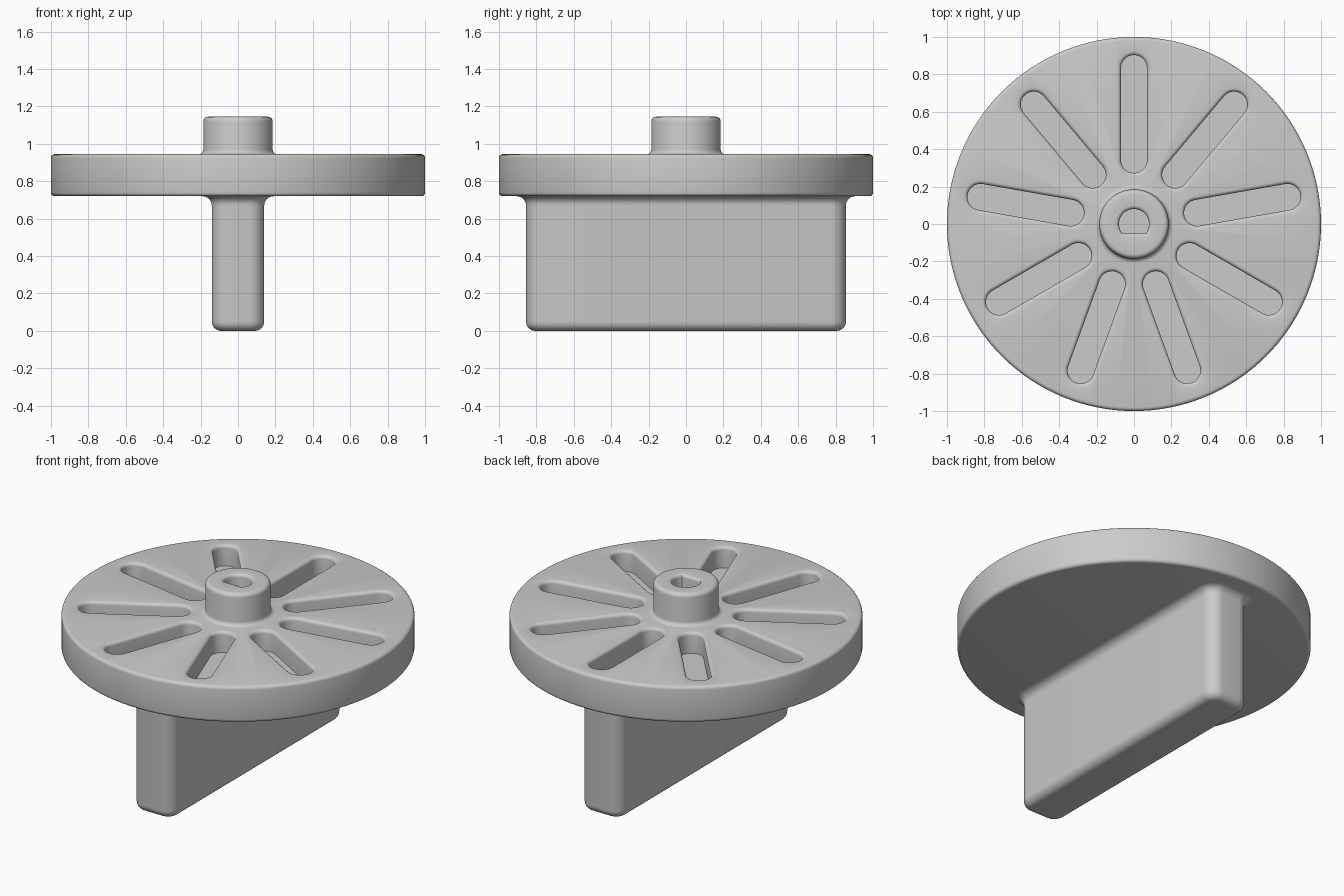
import bpy, bmesh, math
from math import sin, cos, pi
from mathutils import Matrix

cube = bpy.data.objects.get("Cube")
if cube:
    bpy.data.objects.remove(cube, do_unlink=True)

grey = bpy.data.materials.new("plain grey")
grey.use_nodes = True
colour = (0.6, 0.6, 0.6, 1)
grey.diffuse_color = colour
grey.node_tree.nodes["Principled BSDF"].inputs["Base Color"].default_value = colour

DISC_LOW, DISC_TOP, HUB_TOP = 0.72, 0.945, 1.145


def arc(cx, cy, r, start, end, n):
    """Points on an arc, angles in degrees."""
    angles = [math.radians(start + (end - start) * i / n) for i in range(n + 1)]
    return [(cx + r * cos(a), cy + r * sin(a)) for a in angles]


def rounded_outline(cx, cy, r):
    """Rounded rectangle with corner centres at +-cx, +-cy (cx = 0 gives a slot)."""
    pts = []
    for i, (sx, sy) in enumerate([(1, 1), (-1, 1), (-1, -1), (1, -1)]):
        pts += arc(sx * cx, sy * cy, r, 90 * i, 90 * i + 90, 10)
    return pts


def d_outline(r, flat):
    """Circle cut off by a flat on the front side."""
    a = math.degrees(math.asin(flat / r))
    return arc(0, 0, r, -a, 180 + a, 40)


def finish(name, bm):
    bmesh.ops.remove_doubles(bm, verts=bm.verts, dist=0.0001)
    bmesh.ops.recalc_face_normals(bm, faces=bm.faces)
    mesh = bpy.data.meshes.new(name)
    bm.to_mesh(mesh)
    bm.free()
    mesh.materials.append(grey)
    obj = bpy.data.objects.new(name, mesh)
    bpy.context.collection.objects.link(obj)
    return obj


def loft(bm, outline, levels):
    """Skin a stack of outlines, each grown by an offset at a height."""
    rings = [[bm.verts.new((x, y, z)) for x, y in outline(off)] for off, z in levels]
    n = len(rings[0])
    for a, b in zip(rings, rings[1:]):
        for i in range(n):
            j = (i + 1) % n
            bm.faces.new((a[i], a[j], b[j], b[i]))
    bm.faces.new(rings[0][::-1])
    bm.faces.new(rings[-1])
    return [v for ring in rings for v in ring]


def pocket_levels(floor, top, rim):
    """Straight walls that open out over a rounded rim."""
    return [(0, floor)] + arc(rim, top - rim, rim, 180, 90, 5) + [(rim, top + 0.1)]


def smooth(obj):
    bpy.ops.object.select_all(action="DESELECT")
    obj.select_set(True)
    bpy.context.view_layer.objects.active = obj
    bpy.ops.object.shade_smooth_by_angle(angle=math.radians(30))


# Disc and hub, turned from one profile
profile = [(0, DISC_LOW)]
profile += arc(0.98, DISC_LOW + 0.02, 0.02, -90, 0, 4)
profile += arc(0.98, DISC_TOP - 0.02, 0.02, 0, 90, 4)
profile += arc(0.21, DISC_TOP + 0.025, 0.025, 270, 180, 5)
profile += arc(0.16, HUB_TOP - 0.025, 0.025, 0, 90, 5)
profile += [(0, HUB_TOP)]
bm = bmesh.new()
verts = [bm.verts.new((r, 0, z)) for r, z in profile]
edges = [bm.edges.new(pair) for pair in zip(verts, verts[1:])]
bmesh.ops.spin(bm, geom=verts + edges, cent=(0, 0, 0), axis=(0, 0, 1),
               angle=2 * pi, steps=128, use_merge=True)
disc = finish("dial_disc", bm)

# Nine radial pockets and the shaft hole, cut from the top
bm = bmesh.new()
for i in range(9):
    slot = loft(bm, lambda off: rounded_outline(0, 0.245, 0.07 + off),
                pocket_levels(DISC_TOP - 0.13, DISC_TOP, 0.02))
    move = Matrix.Rotation(2 * pi * i / 9, 4, "Z") @ Matrix.Translation((0, 0.588, 0))
    bmesh.ops.transform(bm, matrix=move, verts=slot)
loft(bm, lambda off: d_outline(0.08 + off, 0.05 + off),
     pocket_levels(0.85, HUB_TOP, 0.02))
cutter = finish("pocket_cutter", bm)
cutter.hide_render = True

cut = disc.modifiers.new("pockets", "BOOLEAN")
cut.operation = "DIFFERENCE"
cut.solver = "EXACT"
cut.object = cutter
bpy.context.view_layer.objects.active = disc
bpy.ops.object.modifier_apply(modifier=cut.name)
bpy.data.objects.remove(cutter, do_unlink=True)
smooth(disc)

# Grip blade: rounded foot, straight sides, flared where it meets the disc
levels = arc(-0.05, 0.05, 0.05, -90, 0, 6)
levels += arc(0.05, DISC_LOW - 0.05, 0.05, 180, 90, 6)
levels += [(0.05, DISC_LOW + 0.01)]
bm = bmesh.new()
loft(bm, lambda off: rounded_outline(0.06, 0.775, 0.08 + off), levels)
smooth(finish("grip_blade", bm))
